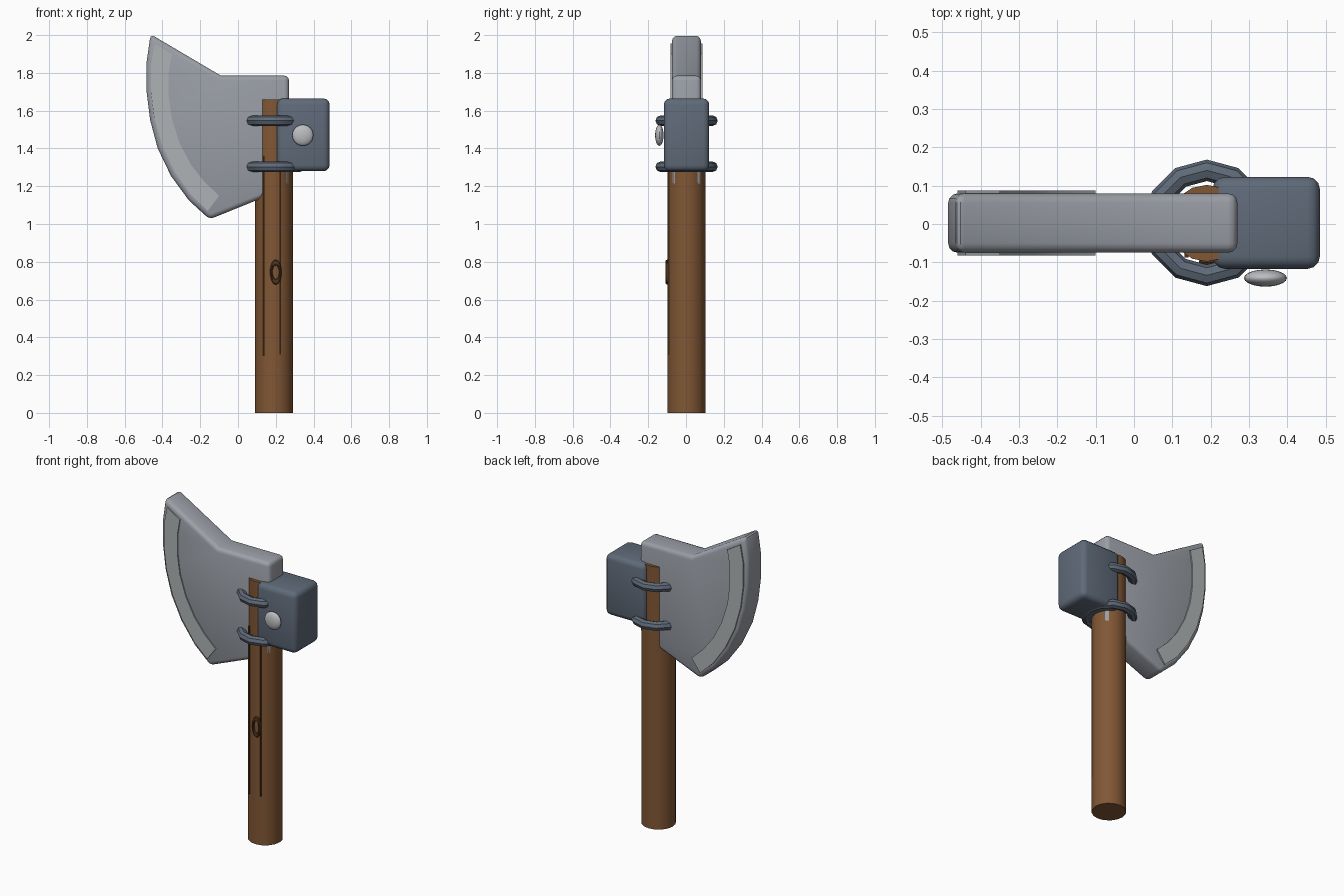
import bpy, bmesh, math

if "Cube" in bpy.data.objects:
    bpy.data.objects.remove(bpy.data.objects["Cube"])


def material(name, rgb):
    m = bpy.data.materials.new(name)
    m.diffuse_color = (*rgb, 1)
    m.use_nodes = True
    m.node_tree.nodes["Principled BSDF"].inputs["Base Color"].default_value = m.diffuse_color
    return m


WOOD = material("wood", (0.22, 0.095, 0.035))
DARK_WOOD = material("dark_wood", (0.075, 0.035, 0.012))
STEEL = material("steel", (0.33, 0.35, 0.39))
EDGE = material("edge_steel", (0.43, 0.45, 0.46))
IRON = material("iron", (0.115, 0.145, 0.19))
RIVET = material("rivet_steel", (0.5, 0.51, 0.53))


def finish(ob, name, mat, bevel=0, segments=3):
    ob.name = name
    ob.data.materials.append(mat)
    bpy.ops.object.select_all(action='DESELECT')
    ob.select_set(True)
    bpy.context.view_layer.objects.active = ob
    bpy.ops.object.transform_apply(location=False, rotation=True, scale=True)
    if bevel:
        mod = ob.modifiers.new("bevel", 'BEVEL')
        mod.width, mod.segments = bevel, segments
        mod.limit_method, mod.angle_limit = 'ANGLE', math.radians(40)
        bpy.ops.object.modifier_apply(modifier="bevel")
    bpy.ops.object.shade_smooth_by_angle(angle=math.radians(35))
    return ob


def box(name, loc, size, mat, bevel=0):
    bpy.ops.mesh.primitive_cube_add(size=1, location=loc)
    ob = bpy.context.object
    ob.scale = size
    return finish(ob, name, mat, bevel)


def plate(name, profile, y0, y1, mat, bevel=0):
    # extrude an (x, z) outline along y
    bm = bmesh.new()
    face = bm.faces.new([bm.verts.new((x, y0, z)) for x, z in profile])
    ext = bmesh.ops.extrude_face_region(bm, geom=[face])
    for v in ext["geom"]:
        if isinstance(v, bmesh.types.BMVert):
            v.co.y = y1
    bmesh.ops.recalc_face_normals(bm, faces=bm.faces)
    me = bpy.data.meshes.new(name)
    bm.to_mesh(me)
    bm.free()
    ob = bpy.data.objects.new(name, me)
    bpy.context.collection.objects.link(ob)
    return finish(ob, name, mat, bevel)


HX = 0.19  # handle axis

# Wooden handle
bpy.ops.mesh.primitive_cylinder_add(vertices=16, radius=0.1, depth=1.66, location=(HX, 0.002, 0.83))
finish(bpy.context.object, "handle", WOOD)

# Blade with curved cutting edge
blade = [(-0.463, 2.005), (-0.485, 1.85), (-0.484, 1.70), (-0.465, 1.55), (-0.425, 1.40),
         (-0.355, 1.255), (-0.26, 1.125), (-0.15, 1.025), (0.27, 1.195), (0.27, 1.785), (-0.09, 1.785)]
plate("blade", blade, -0.075, 0.08, STEEL, 0.025)

# Sharpened edge strips on both faces
outer = [(-0.44, 1.955), (-0.461, 1.84), (-0.461, 1.70), (-0.443, 1.56), (-0.40, 1.41),
         (-0.335, 1.275), (-0.25, 1.155), (-0.16, 1.07)]
inner = [(-0.10, 1.15), (-0.18, 1.225), (-0.25, 1.315), (-0.31, 1.43), (-0.35, 1.555),
         (-0.367, 1.68), (-0.367, 1.80), (-0.35, 1.90)]
for side, y0, y1 in (("front", -0.082, -0.066), ("back", 0.071, 0.088)):
    plate(f"edge_strip_{side}", outer + inner, y0, y1, EDGE)

# Hammer block behind the handle
box("poll_block", (0.345, 0.003, 1.472), (0.28, 0.24, 0.385), IRON, 0.032)

# Binding rings
for name, z in (("lower", 1.303), ("upper", 1.547)):
    bpy.ops.mesh.primitive_torus_add(major_segments=12, minor_segments=8, major_radius=0.137,
                                     minor_radius=0.028, location=(HX, 0.003, z))
    ob = finish(bpy.context.object, f"{name}_ring", IRON)
    ob.data.shade_smooth()

# Rivet
bpy.ops.mesh.primitive_uv_sphere_add(segments=20, ring_count=12, radius=0.056, location=(0.343, -0.141, 1.47))
bpy.context.object.scale.y = 0.4
finish(bpy.context.object, "rivet", RIVET)

# Wood grain lines and knot
box("grain_left", (0.137, -0.082, 0.83), (0.01, 0.012, 1.06), DARK_WOOD)
box("grain_right", (0.223, -0.093, 0.81), (0.01, 0.012, 1.0), DARK_WOOD)
bpy.ops.mesh.primitive_torus_add(major_segments=16, minor_segments=8, major_radius=0.024, minor_radius=0.007,
                                 location=(0.2, -0.1, 0.745), rotation=(math.pi / 2, 0, 0))
bpy.context.object.scale = (1, 2.15, 1.4)
finish(bpy.context.object, "wood_knot", DARK_WOOD)
